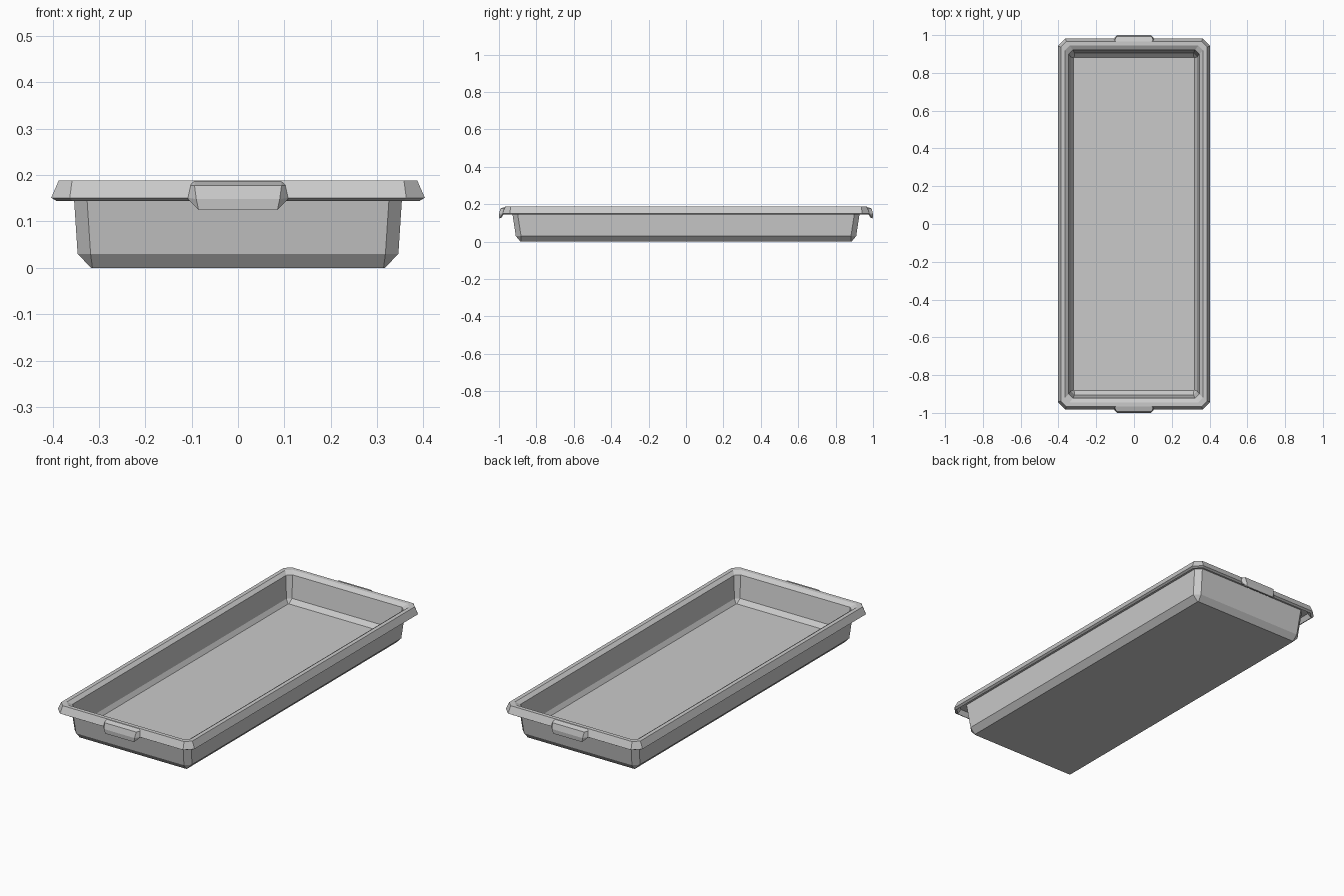
import bpy
import bmesh

if "Cube" in bpy.data.objects:
    bpy.data.objects.remove(bpy.data.objects["Cube"])

grey = bpy.data.materials.new("light_grey_metal")
grey.diffuse_color = (0.59, 0.59, 0.59, 1)
grey.use_nodes = True
grey.node_tree.nodes["Principled BSDF"].inputs["Base Color"].default_value = grey.diffuse_color


def make_object(name, bm):
    bmesh.ops.recalc_face_normals(bm, faces=bm.faces[:])
    mesh = bpy.data.meshes.new(name)
    bm.to_mesh(mesh)
    bm.free()
    mesh.materials.append(grey)
    ob = bpy.data.objects.new(name, mesh)
    bpy.context.collection.objects.link(ob)
    return ob


def loft(name, loops):
    """Skin closed loops of equal length and cap the two ends."""
    bm = bmesh.new()
    rows = [[bm.verts.new(p) for p in loop] for loop in loops]
    n = len(rows[0])
    for a, b in zip(rows, rows[1:]):
        for i in range(n):
            j = (i + 1) % n
            bm.faces.new((a[i], a[j], b[j], b[i]))
    bm.faces.new(rows[0])
    bm.faces.new(rows[-1])
    return make_object(name, bm)


def ring(hx, hy, c, z):
    """Rectangle with cut corners."""
    q = [(hx, hy - c), (hx - c, hy)]
    pts = q + [(-x, y) for x, y in q[::-1]]
    pts += [(-x, -y) for x, y in pts]
    return [(x, y, z) for x, y in pts]


# Tray: outer wall, hollow rolled rim, inner wall and floor
loft("tray", [ring(*r) for r in (
    (0.317, 0.885, 0.003, 0.000),
    (0.346, 0.910, 0.028, 0.030),
    (0.355, 0.931, 0.028, 0.168),
    (0.378, 0.956, 0.030, 0.168),
    (0.391, 0.970, 0.034, 0.144),
    (0.403, 0.982, 0.040, 0.151),
    (0.387, 0.966, 0.029, 0.188),
    (0.366, 0.945, 0.025, 0.188),
    (0.346, 0.922, 0.022, 0.174),
    (0.334, 0.904, 0.020, 0.058),
    (0.320, 0.882, 0.003, 0.036),
)])

# Grip tabs: sections across the tab, flush with the rim at both ends
full = [(0.960, 0.188), (0.992, 0.178), (1.000, 0.148), (0.998, 0.125),
        (0.988, 0.126), (0.987, 0.145), (0.962, 0.168)]
flush = [(0.960, 0.187), (0.972, 0.178), (0.982, 0.151), (0.981, 0.148),
         (0.976, 0.146), (0.974, 0.149), (0.962, 0.168)]
full_x = [0.094, 0.094, 0.090, 0.085, 0.085, 0.088, 0.090]
flush_x = [0.098, 0.102, 0.108, 0.108, 0.106, 0.104, 0.102]

for side, label in ((-1, "front"), (1, "back")):
    sections = []
    for s, profile, xs in ((-1, flush, flush_x), (-1, full, full_x),
                           (1, full, full_x), (1, flush, flush_x)):
        sections.append([(s * x, side * y, z)
                         for x, (y, z) in zip(xs, profile)])
    loft(label + "_grip_tab", sections)
